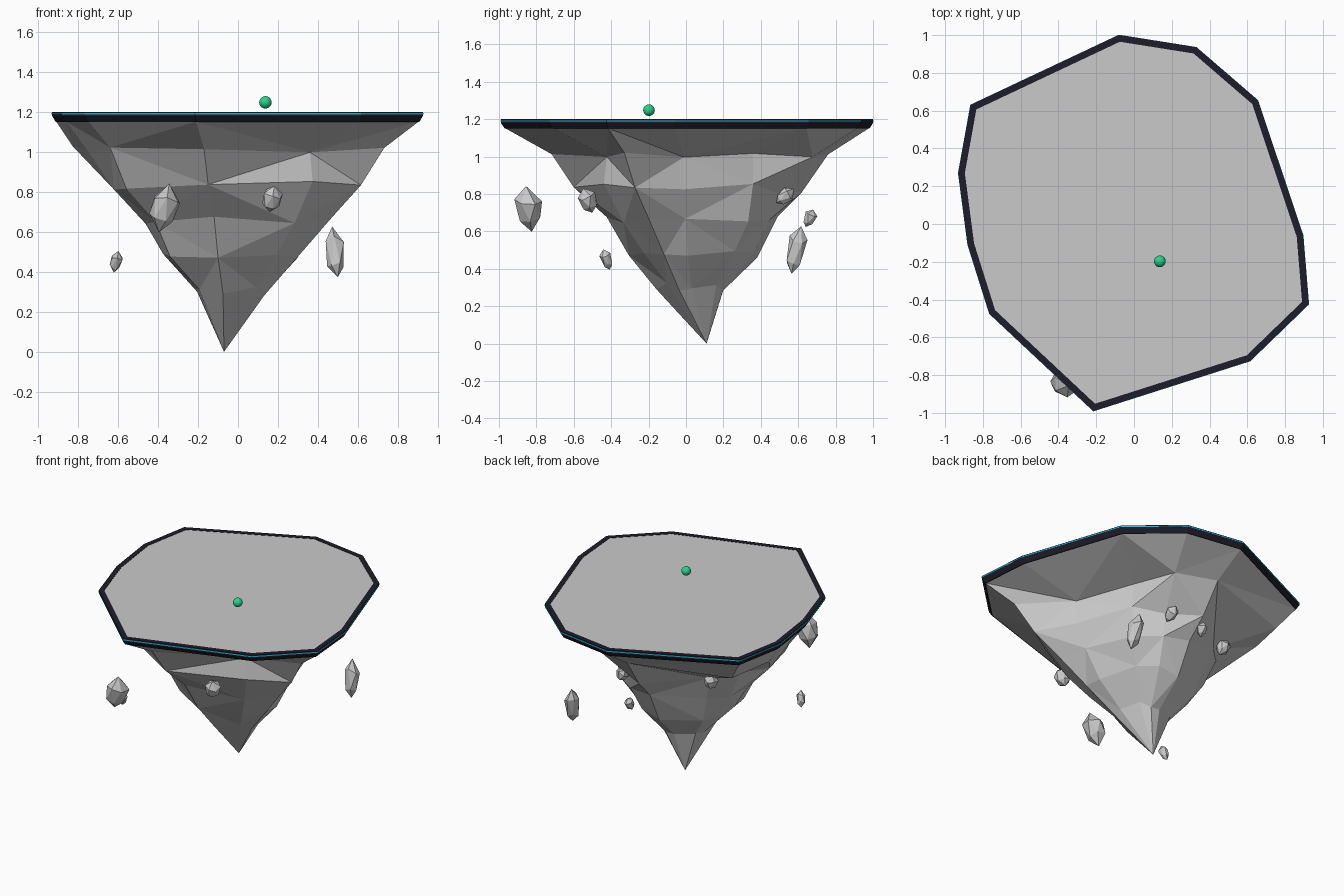
import bpy, bmesh, math, random
from mathutils import Vector, Matrix

if "Cube" in bpy.data.objects:
    bpy.data.objects.remove(bpy.data.objects["Cube"])

random.seed(7)


def material(name, rgb):
    m = bpy.data.materials.new(name)
    m.diffuse_color = (*rgb, 1)
    m.use_nodes = True
    m.node_tree.nodes["Principled BSDF"].inputs["Base Color"].default_value = m.diffuse_color
    return m


STONE = material("grey stone", (0.59, 0.59, 0.59))
DARK = material("dark navy", (0.013, 0.012, 0.021))
CYAN = material("bright cyan", (0.02, 0.60, 0.90))
GREEN = material("emerald green", (0.02, 0.66, 0.27))


def finish(bm, name, mat):
    bmesh.ops.recalc_face_normals(bm, faces=bm.faces)
    me = bpy.data.meshes.new(name)
    bm.to_mesh(me)
    bm.free()
    me.materials.append(mat)
    ob = bpy.data.objects.new(name, me)
    bpy.context.collection.objects.link(ob)
    return ob


# Plateau outline, counter-clockwise from the back
OUTLINE = [(-0.08, 1.0), (-0.865, 0.63), (-0.93, 0.27), (-0.88, -0.11), (-0.765, -0.475),
           (-0.215, -0.99), (0.615, -0.725), (0.925, -0.425), (0.895, -0.06),
           (0.655, 0.655), (0.33, 0.935)]
N = len(OUTLINE)


def inset(d):
    """Outline moved inwards by an even distance d."""
    out = []
    for i in range(N):
        a, p, b = (Vector(OUTLINE[(i + k) % N]) for k in (-1, 0, 1))
        u, v = (p - a).normalized(), (b - p).normalized()
        n1, n2 = Vector((-u.y, u.x)), Vector((-v.y, v.x))
        m = (n1 + n2).normalized()
        out.append(p + m * (d / m.dot(n1)))
    return out


def ring_band(name, profile, mat):
    """Closed band around the outline; profile is a list of (inset, z)."""
    bm = bmesh.new()
    loops = [[bm.verts.new((p.x, p.y, z)) for p in inset(d)] for d, z in profile]
    for k in range(len(loops)):
        a, b = loops[k], loops[(k + 1) % len(loops)]
        for i in range(N):
            j = (i + 1) % N
            bm.faces.new((a[i], a[j], b[j], b[i]))
    return finish(bm, name, mat)


# Dark rim with a thin bright line near its top edge
ring_band("rim", [(0.034, 1.2), (0.0, 1.2), (0.0, 1.18), (0.018, 1.15), (0.034, 1.15)], DARK)
ring_band("rim_light", [(0.004, 1.194), (-0.002, 1.194), (-0.002, 1.187), (0.004, 1.187)], CYAN)

# Flat plateau
bm = bmesh.new()
top = [bm.verts.new((p.x, p.y, 1.198)) for p in inset(0.032)]
low = [bm.verts.new((p.x, p.y, 1.16)) for p in inset(0.032)]
bm.faces.new(top)
bm.faces.new(low[::-1])
for i in range(N):
    bm.faces.new((top[i], low[i], low[(i + 1) % N], top[(i + 1) % N]))
finish(bm, "plateau", STONE)

# Hanging rock: jagged rings, each a height and its reach under every outline corner
CENTRE = Vector((-0.04, 0.05))
LEVELS = [(1.02, [.71, .86, .81, .72, .74, .78, .62, .86, .52, .47, .68]),
          (0.83, [.57, .45, .52, .59, .64, .66, .64, .73, .53, .47, .47]),
          (0.66, [.44, .38, .43, .43, .46, .48, .50, .56, .45, .43, .43]),
          (0.48, [.33, .31, .31, .34, .37, .36, .36, .38, .34, .32, .34]),
          (0.30, [.15, .17, .17, .17, .19, .21, .20, .19, .18, .17, .16])]
bm = bmesh.new()
rings = [[bm.verts.new((p.x, p.y, 1.152)) for p in inset(0.02)]]
for z, reach in LEVELS:
    ring = []
    for corner, r in zip(OUTLINE, reach):
        p = CENTRE + (Vector(corner) - CENTRE).normalized() * r
        ring.append(bm.verts.new((p.x, p.y, z + random.uniform(-0.025, 0.025))))
    rings.append(ring)
bm.faces.new(rings[0])
for k, (a, b) in enumerate(zip(rings, rings[1:])):
    for i in range(N):
        j = (i + 1) % N
        if (i + k) % 2:
            tris = (a[i], a[j], b[j]), (a[i], b[j], b[i])
        else:
            tris = (a[i], a[j], b[i]), (a[j], b[j], b[i])
        for t in tris:
            bm.faces.new(t)
tip = bm.verts.new((-0.07, 0.11, 0))
for i in range(N):
    bm.faces.new((rings[-1][i], rings[-1][(i + 1) % N], tip))
finish(bm, "hanging_rock", STONE)

# Floating shards: centre, width, height, lean in x and y
SHARDS = [((-0.37, -0.84, 0.72), 0.145, 0.25, 0.3, -0.12),
          ((0.17, -0.525, 0.765), 0.10, 0.14, 0.3, -0.35),
          ((0.485, 0.59, 0.50), 0.10, 0.26, -0.05, 0.2),
          ((-0.61, -0.425, 0.45), 0.06, 0.115, 0.3, -0.3),
          ((-0.02, 0.66, 0.67), 0.065, 0.10, 0.2, 0.4),
          ((0.13, 0.53, 0.79), 0.08, 0.12, 0.2, 0.9),
          ((-0.45, 0.36, 0.83), 0.09, 0.13, -0.3, 0.2)]
for n, (c, w, h, lx, ly) in enumerate(SHARDS):
    bm = bmesh.new()
    # Six-sided crystal body with offset points
    sides = 6
    loops = []
    for f, rad in ((-0.24, 0.42), (0.2, 0.5)):
        loops.append([bm.verts.new((w * rad * random.uniform(0.9, 1.1) * math.cos(a),
                                    w * rad * random.uniform(0.9, 1.1) * math.sin(a),
                                    h * (f + random.uniform(-0.07, 0.07))))
                      for a in (math.tau * (i + 0.5 * (f > 0)) / sides for i in range(sides))])
    ends = [bm.verts.new((w * 0.08, 0, -h / 2)), bm.verts.new((-w * 0.08, 0, h / 2))]
    for i in range(sides):
        j = (i + 1) % sides
        a, b = loops
        bm.faces.new((a[i], a[j], b[i]))
        bm.faces.new((a[j], b[j], b[i]))
        bm.faces.new((a[j], a[i], ends[0]))
        bm.faces.new((b[i], b[j], ends[1]))
    rot = Matrix.Rotation(lx, 4, 'Y') @ Matrix.Rotation(-ly, 4, 'X')
    bm.transform(Matrix.Translation(c) @ rot)
    finish(bm, f"floating_shard_{n + 1}", STONE)

# Hovering orb
bpy.ops.mesh.primitive_uv_sphere_add(segments=24, ring_count=16, radius=0.031,
                                     location=(0.137, -0.198, 1.248))
orb = bpy.context.object
orb.name = "hovering_orb"
orb.data.materials.append(GREEN)
bpy.ops.object.shade_smooth()
